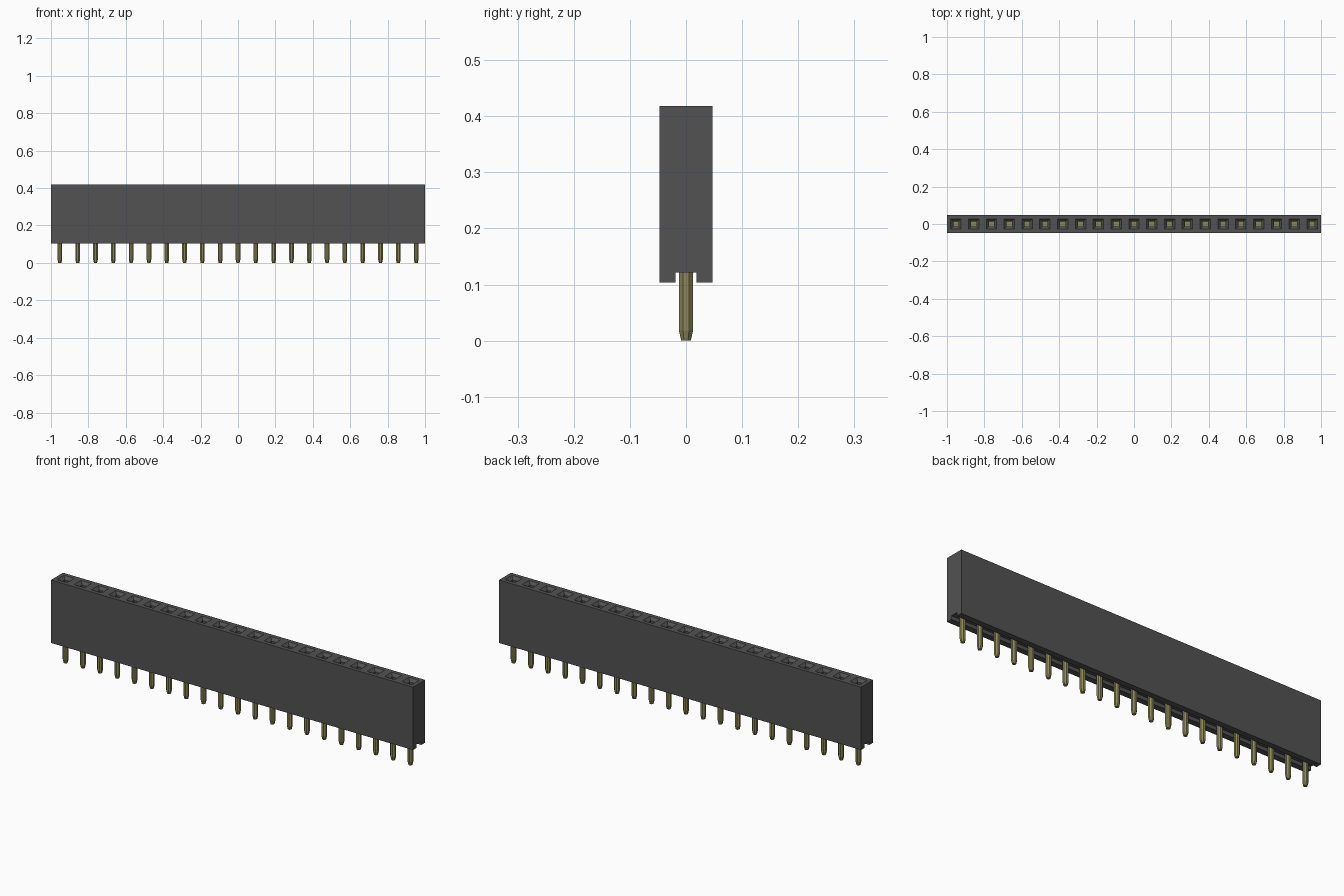
import bpy, bmesh, math
from mathutils import Matrix

if "Cube" in bpy.data.objects:
    bpy.data.objects.remove(bpy.data.objects["Cube"])

COUNT = 21
PITCH = 2 / COUNT
HALF = PITCH / 2
BASE, TOP, GROOVE = 0.104, 0.418, 0.122
FLOOR = 0.15


def material(name, color):
    mat = bpy.data.materials.new(name)
    mat.use_nodes = True
    mat.diffuse_color = color
    mat.node_tree.nodes["Principled BSDF"].inputs["Base Color"].default_value = color
    return mat


def make_object(name, bm, mat):
    bmesh.ops.recalc_face_normals(bm, faces=bm.faces)
    mesh = bpy.data.meshes.new(name)
    bm.to_mesh(mesh)
    bm.free()
    mesh.materials.append(mat)
    obj = bpy.data.objects.new(name, mesh)
    bpy.context.collection.objects.link(obj)
    return obj


def add_column(bm, x, sides, rings):
    """Closed column with flats facing the axes; rings are (half width, z)."""
    loops = []
    for half, z in rings:
        radius = half / math.cos(math.pi / sides)
        angles = [(i + 0.5) * math.tau / sides for i in range(sides)]
        loops.append([bm.verts.new((x + radius * math.cos(a), radius * math.sin(a), z))
                      for a in angles])
    for low, high in zip(loops, loops[1:]):
        for i in range(sides):
            j = (i + 1) % sides
            bm.faces.new((low[i], low[j], high[j], high[i]))
    bm.faces.new(loops[0])
    bm.faces.new(loops[-1])


plastic = material("black plastic", (0.085, 0.085, 0.085, 1))
gold = material("dull gold", (0.26, 0.24, 0.10, 1))
centers = [(i - (COUNT - 1) / 2) * PITCH for i in range(COUNT)]

# Housing: a bar with an open groove along its underside
bm = bmesh.new()
slot = 0.0185
profile = [(-HALF, BASE), (-slot, BASE), (-slot, GROOVE), (slot, GROOVE),
           (slot, BASE), (HALF, BASE), (HALF, TOP), (-HALF, TOP)]
end = bm.faces.new([bm.verts.new((-1, y, z)) for y, z in profile])
extruded = bmesh.ops.extrude_face_region(bm, geom=[end])["geom"]
bmesh.ops.translate(bm, vec=(2, 0, 0),
                    verts=[v for v in extruded if isinstance(v, bmesh.types.BMVert)])
housing = make_object("housing", bm, plastic)

# Sockets: square holes with funnel mouths
bm = bmesh.new()
for x in centers:
    add_column(bm, x, 4, [(0.014, FLOOR), (0.014, TOP - 0.014),
                          (0.028, TOP), (0.028, TOP + 0.02)])
cutter = make_object("socket_cutter", bm, plastic)
cut = housing.modifiers.new("sockets", "BOOLEAN")
cut.operation = "DIFFERENCE"
cut.solver = "EXACT"
cut.object = cutter
bpy.context.view_layer.objects.active = housing
bpy.ops.object.modifier_apply(modifier=cut.name)
bpy.data.objects.remove(cutter)

# Pins: eight-sided legs with tapered tips, reaching into the sockets
bm = bmesh.new()
for x in centers:
    add_column(bm, x, 8, [(0.0085, 0), (0.0125, 0.018), (0.0125, GROOVE + 0.01)])
make_object("pins", bm, gold)

# Contacts: gold blocks at the bottom of the sockets
bm = bmesh.new()
for x in centers:
    add_column(bm, x, 4, [(0.0139, FLOOR - 0.01), (0.0139, FLOOR + 0.01)])
make_object("contacts", bm, gold)
